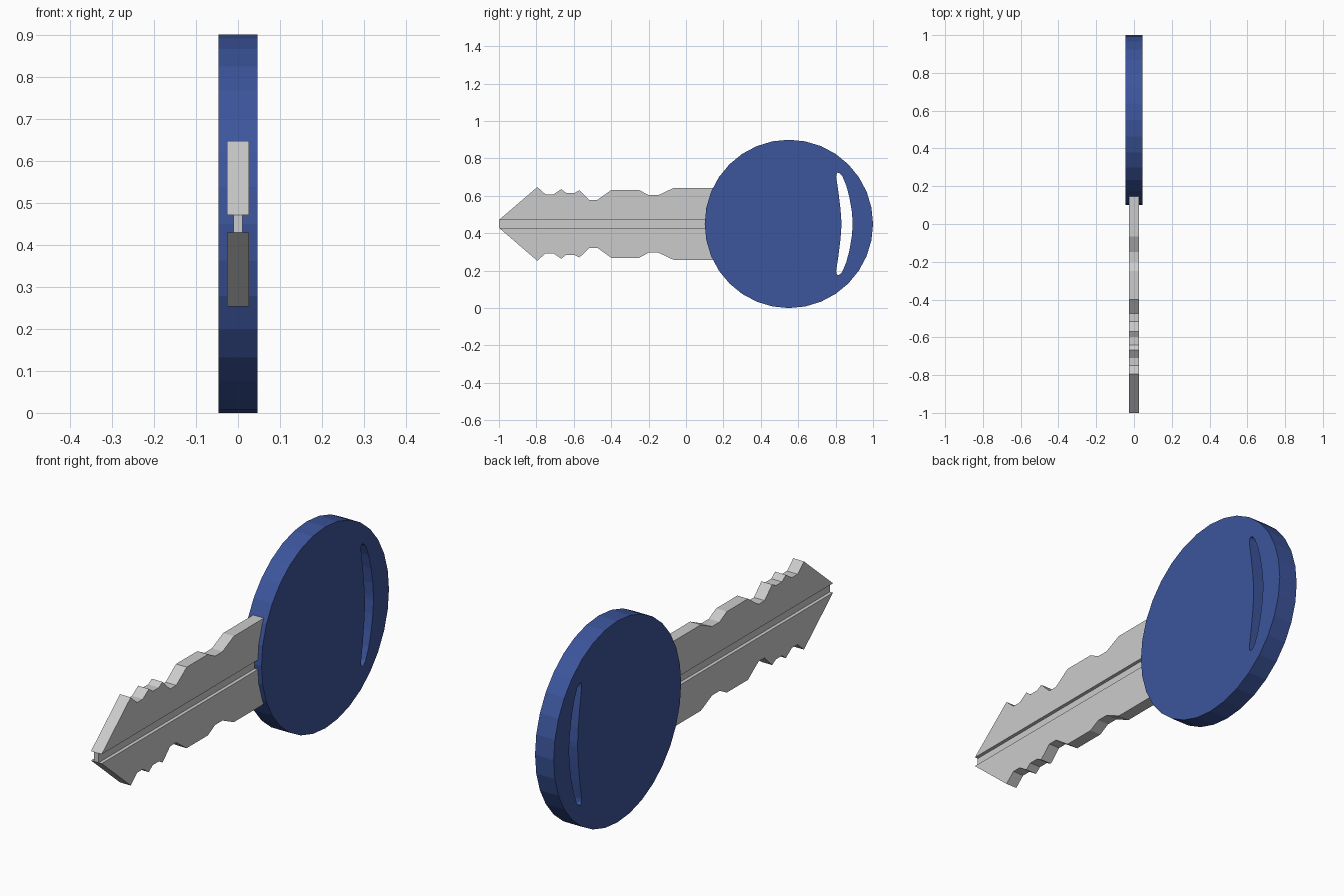
import bpy, bmesh, math
from mathutils import Matrix

if "Cube" in bpy.data.objects:
    bpy.data.objects.remove(bpy.data.objects["Cube"])

MID_Z = 0.45


def plate(name, outlines, half_thickness):
    """Extrude closed (y, z) outlines along x; inner outlines become holes."""
    curve = bpy.data.curves.new(name + "_outline", 'CURVE')
    curve.dimensions = '2D'
    curve.fill_mode = 'BOTH'
    curve.extrude = half_thickness
    for pts in outlines:
        spline = curve.splines.new('POLY')
        spline.points.add(len(pts) - 1)
        for p, (y, z) in zip(spline.points, pts):
            p.co = (y, z, 0, 1)
        spline.use_cyclic_u = True
        spline.use_smooth = False
    temp = bpy.data.objects.new(name + "_temp", curve)
    bpy.context.collection.objects.link(temp)
    bpy.context.view_layer.update()
    mesh = bpy.data.meshes.new_from_object(
        temp.evaluated_get(bpy.context.evaluated_depsgraph_get()))
    bpy.data.objects.remove(temp)

    # Stand the profile up: local x -> y, local y -> z, local z -> x
    mesh.transform(Matrix(((0, 0, 1, 0), (1, 0, 0, 0), (0, 1, 0, 0), (0, 0, 0, 1))))
    bm = bmesh.new()
    bm.from_mesh(mesh)
    bmesh.ops.remove_doubles(bm, verts=bm.verts, dist=1e-5)
    bmesh.ops.dissolve_limit(bm, angle_limit=0.01, verts=bm.verts, edges=bm.edges)
    bmesh.ops.recalc_face_normals(bm, faces=bm.faces)
    for f in bm.faces:
        f.smooth = False
    bm.to_mesh(mesh)
    bm.free()
    mesh.name = name
    obj = bpy.data.objects.new(name, mesh)
    bpy.context.collection.objects.link(obj)
    return obj


def flip(pts):
    """Mirror an outline about the key's centre line."""
    return [(y, 2 * MID_Z - z) for y, z in reversed(pts)]


# Round head with a crescent slot for the key ring
disc = [(0.55 + 0.45 * math.cos(k * math.tau / 32),
         MID_Z + 0.45 * math.sin(k * math.tau / 32)) for k in range(32)]
slot_half = [(0.891, 0.46), (0.886, 0.52), (0.874, 0.59), (0.857, 0.655),
             (0.836, 0.705), (0.822, 0.72), (0.811, 0.724), (0.804, 0.715),
             (0.803, 0.70), (0.815, 0.62), (0.826, 0.53), (0.831, 0.46)]
head = plate("key_head", [disc, slot_half + flip(slot_half)], 0.046)
blue = bpy.data.materials.new("blue_plastic")
blue.diffuse_color = (0.045, 0.09, 0.33, 1)
blue.use_nodes = True
blue.node_tree.nodes["Principled BSDF"].inputs["Base Color"].default_value = blue.diffuse_color
head.data.materials.append(blue)

# Toothed blade halves, mirrored about the centre line
teeth = [(-1.0, 0.471), (-0.795, 0.647), (-0.75, 0.607), (-0.71, 0.607),
         (-0.667, 0.636), (-0.64, 0.615), (-0.597, 0.615), (-0.57, 0.63),
         (-0.517, 0.578), (-0.474, 0.578), (-0.40, 0.631), (-0.25, 0.631),
         (-0.20, 0.604), (-0.147, 0.604), (-0.067, 0.642), (0.15, 0.642),
         (0.15, 0.471)]
plate("upper_blade", [teeth], 0.0265)
plate("lower_blade", [flip(teeth)], 0.0265)

# Thin web between the halves, forming the groove on both sides
plate("groove_web", [[(-1.0, 0.429), (0.15, 0.429), (0.15, 0.471), (-1.0, 0.471)]], 0.011)
